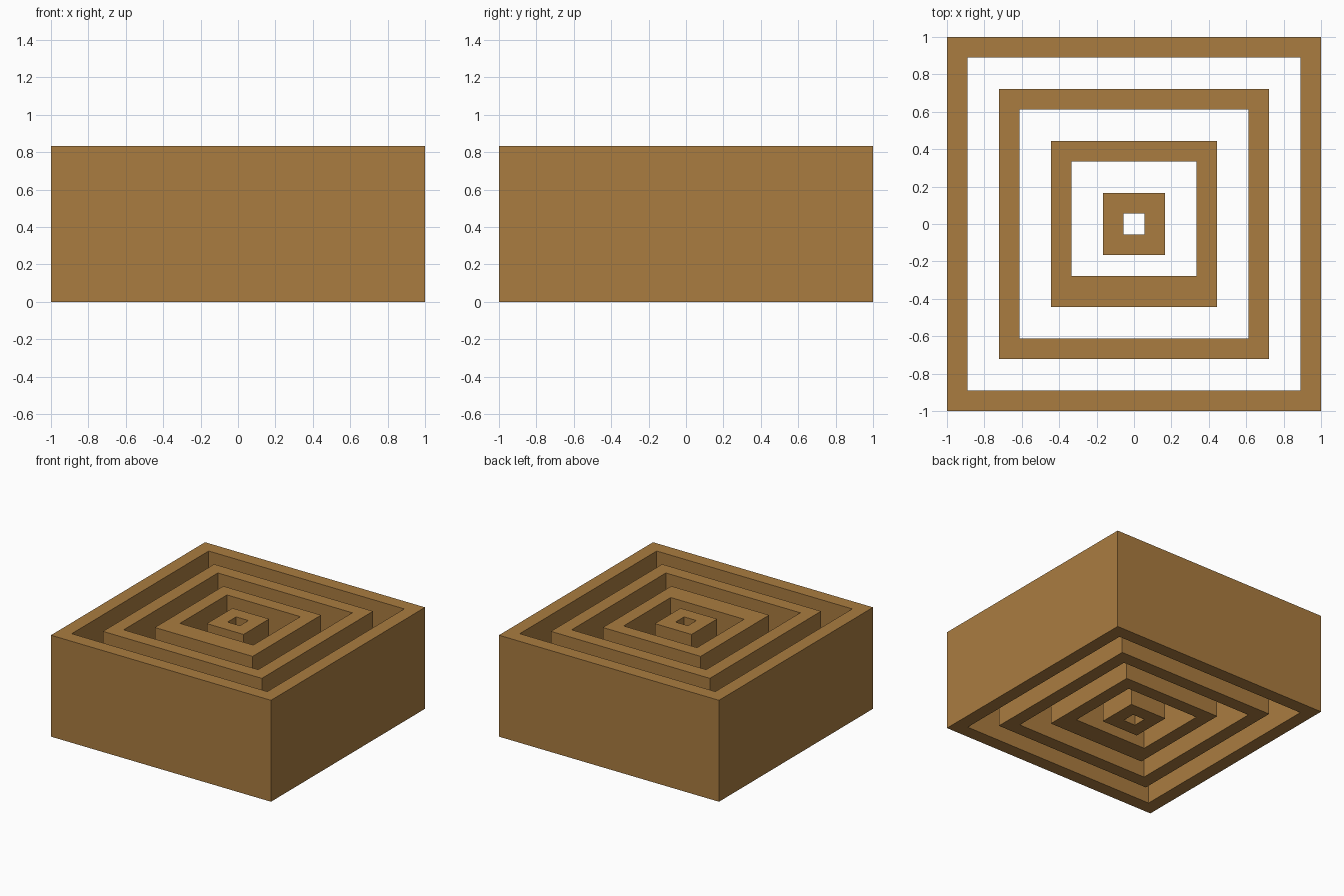
import bpy, bmesh

if "Cube" in bpy.data.objects:
    bpy.data.objects.remove(bpy.data.objects["Cube"])

U = 1 / 18          # design grid unit
HEIGHT = 15 * U

wood = bpy.data.materials.new("warm_brown")
wood.diffuse_color = (0.402, 0.202, 0.051, 1)
wood.use_nodes = True
wood.node_tree.nodes["Principled BSDF"].inputs["Base Color"].default_value = wood.diffuse_color


def square_ring(name, outer, inner, inner_front=None):
    """Open square tube; the opening may stop short at the front."""
    front = inner if inner_front is None else inner_front
    bm = bmesh.new()

    def loop(x, y0, y1, z):
        return [bm.verts.new((a * U, b * U, z))
                for a, b in ((-x, -y0), (x, -y0), (x, y1), (-x, y1))]

    ob, ot = (loop(outer, outer, outer, z) for z in (0, HEIGHT))
    ib, it = (loop(inner, front, inner, z) for z in (0, HEIGHT))
    # outer wall, top rim, inner wall, bottom rim
    for a, b in ((ob, ot), (ot, it), (it, ib), (ib, ob)):
        for i in range(4):
            j = (i + 1) % 4
            bm.faces.new((a[i], a[j], b[j], b[i]))
    bmesh.ops.recalc_face_normals(bm, faces=bm.faces)
    mesh = bpy.data.meshes.new(name)
    bm.to_mesh(mesh)
    bm.free()
    mesh.materials.append(wood)
    bpy.context.collection.objects.link(bpy.data.objects.new(name, mesh))


# four nested rings, outside to inside
square_ring("outer_ring", 18, 16)
square_ring("second_ring", 13, 11)
square_ring("third_ring", 8, 6, inner_front=5)   # thicker front wall
square_ring("core_ring", 3, 1)
